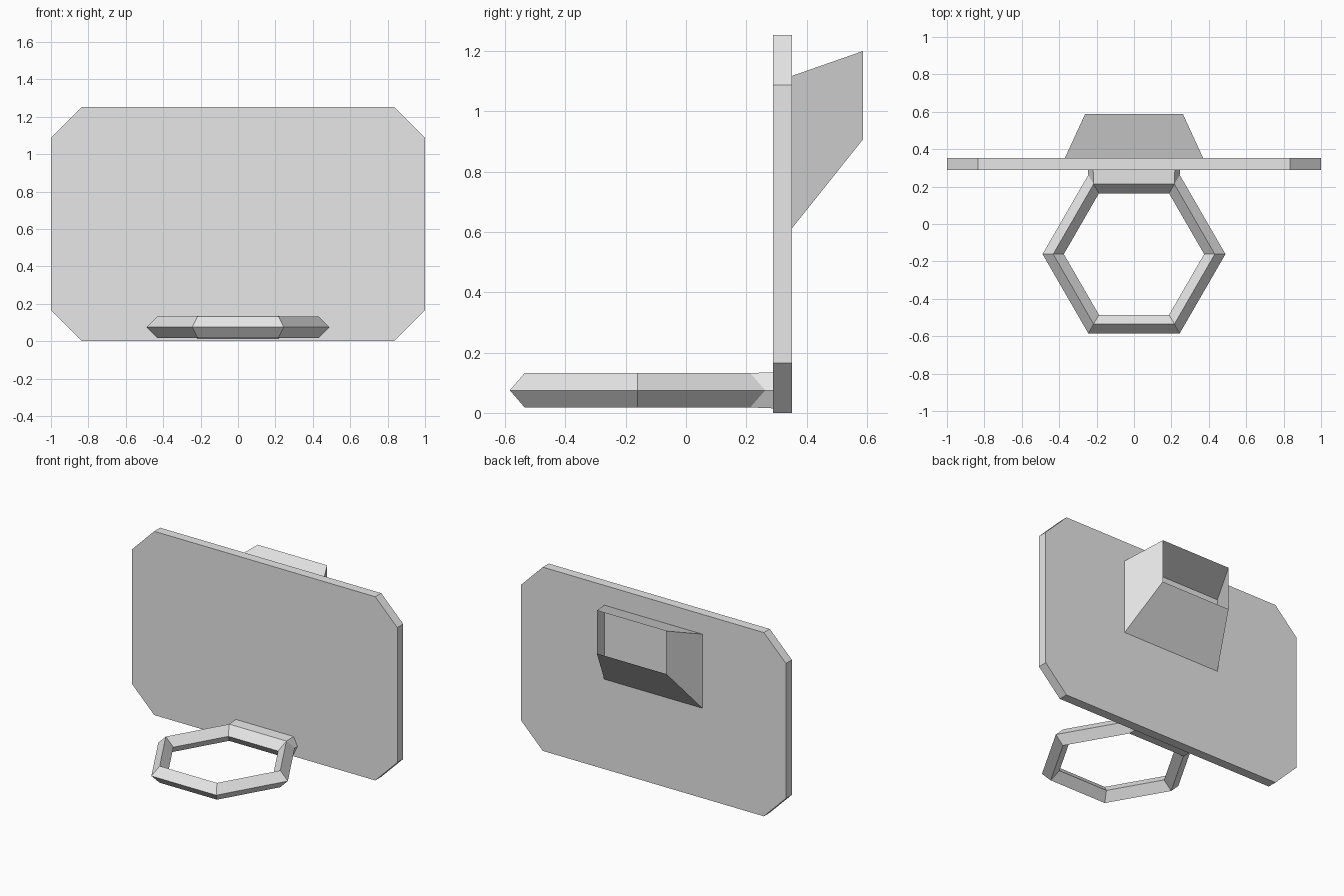
import bpy
import bmesh
from math import cos, sin, radians

cube = bpy.data.objects.get("Cube")
if cube:
    bpy.data.objects.remove(cube, do_unlink=True)

grey = bpy.data.materials.new("light_grey")
grey.use_nodes = True
grey.diffuse_color = (0.8, 0.8, 0.8, 1)
grey.node_tree.nodes["Principled BSDF"].inputs["Base Color"].default_value = (0.8, 0.8, 0.8, 1)

BOARD_FRONT, BOARD_BACK = 0.288, 0.352


def finish(bm, name):
    """Turn a bmesh into a flat-shaded grey object."""
    bmesh.ops.recalc_face_normals(bm, faces=bm.faces)
    mesh = bpy.data.meshes.new(name)
    bm.to_mesh(mesh)
    bm.free()
    mesh.materials.append(grey)
    obj = bpy.data.objects.new(name, mesh)
    bpy.context.collection.objects.link(obj)
    return obj


def bridge(bm, a, b, closed=True):
    """Join two equal rows of vertices with quads."""
    count = len(a) if closed else len(a) - 1
    for i in range(count):
        j = (i + 1) % len(a)
        bm.faces.new((a[i], a[j], b[j], b[i]))


# Backboard: rectangle with clipped corners, extruded in depth
half_w, height, clip = 1.0, 1.253, 0.166
right_side = [(half_w - clip, 0), (half_w, clip),
              (half_w, height - clip), (half_w - clip, height)]
outline = right_side + [(-x, z) for x, z in reversed(right_side)]
bm = bmesh.new()
front = [bm.verts.new((x, BOARD_FRONT, z)) for x, z in outline]
back = [bm.verts.new((x, BOARD_BACK, z)) for x, z in outline]
bm.faces.new(front)
bm.faces.new(back)
bridge(bm, front, back)
finish(bm, "backboard")

# Mounting bracket: tapered sleeve, open at the rear
bm = bmesh.new()
rows = []
for y, w, low, high in ((BOARD_BACK, 0.37, 0.613, 1.118), (0.587, 0.262, 0.907, 1.2)):
    rows.append([bm.verts.new((x, y, z)) for x, z in
                 ((-w, low), (w, low), (w, high), (-w, high))])
bridge(bm, *rows)
finish(bm, "mounting_bracket")

# Hoop: six-sided ring with a diamond section
radius, thick, centre_y, mid_z = 0.432, 0.057, -0.161, 0.075
bm = bmesh.new()
ring = []
for i in range(6):
    a = radians(60 * i)
    section = []
    for k in range(4):
        b = radians(90 * k)
        r = radius + thick * cos(b)
        section.append(bm.verts.new((r * cos(a), centre_y + r * sin(a),
                                     mid_z + thick * sin(b))))
    ring.append(section)
for i in range(6):
    a, b = ring[i], ring[(i + 1) % 6]
    if i == 1:
        bridge(bm, a[1:], b[1:], closed=False)  # rear side stays open outward
    else:
        bridge(bm, a, b)

# Neck: carries the open rear side of the hoop to the backboard
loop = [ring[1][k] for k in (1, 0, 3)] + [ring[2][k] for k in (3, 0, 1)]
neck = [bm.verts.new((v.co.x * 1.01, BOARD_FRONT, mid_z + (v.co.z - mid_z) * 1.05))
        for v in loop]
bridge(bm, loop, neck)
finish(bm, "hoop_and_neck")
